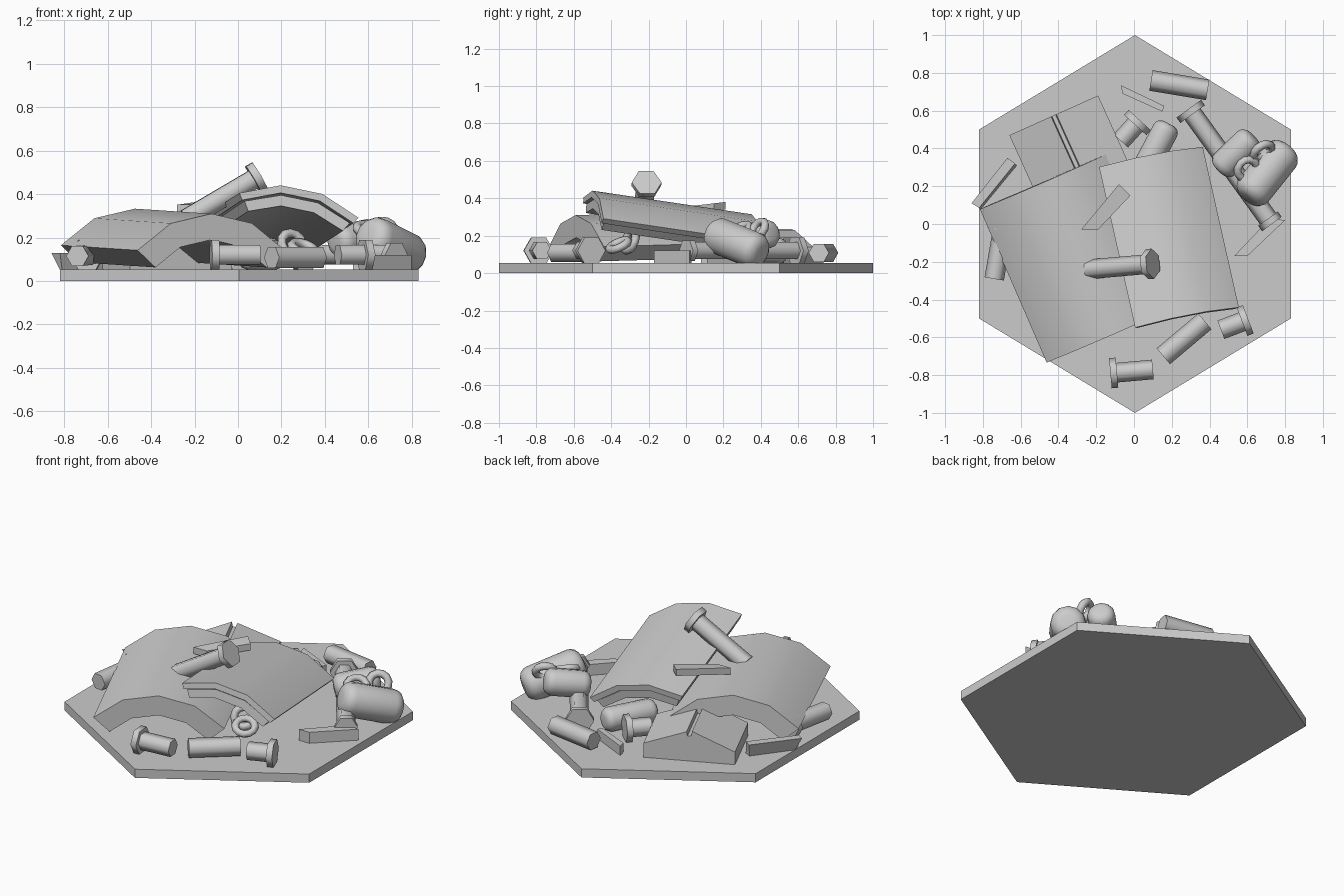
import bpy, math
from mathutils import Vector, Matrix, Euler

if "Cube" in bpy.data.objects:
    bpy.data.objects.remove(bpy.data.objects["Cube"])


def make(name, verts, faces, angle=40):
    me = bpy.data.meshes.new(name)
    me.from_pydata([tuple(v) for v in verts], [], faces)
    ob = bpy.data.objects.new(name, me)
    bpy.context.collection.objects.link(ob)
    bpy.ops.object.select_all(action='DESELECT')
    ob.select_set(True)
    bpy.context.view_layer.objects.active = ob
    bpy.ops.object.mode_set(mode='EDIT')
    bpy.ops.mesh.select_all(action='SELECT')
    bpy.ops.mesh.normals_make_consistent(inside=False)
    bpy.ops.object.mode_set(mode='OBJECT')
    bpy.ops.object.shade_smooth_by_angle(angle=math.radians(angle))
    return ob


def prism(name, low, high, angle=20):
    # Closed solid between two matching outlines
    n = len(low)
    faces = [tuple(range(n)), tuple(range(n, 2 * n))]
    faces += [(i, (i + 1) % n, n + (i + 1) % n, n + i) for i in range(n)]
    return make(name, list(low) + list(high), faces, angle)


def slab(name, pts, z0, z1, tilt=0):
    prism(name, [(x, y, z0 + tilt * y) for x, y in pts],
          [(x, y, z1 + tilt * y) for x, y in pts])


def lathe(name, p0, p1, profile, sides=6, angle=65):
    # Rings of (distance, radius) along the line from p0 towards p1
    p0, p1 = Vector(p0), Vector(p1)
    d = (p1 - p0).normalized()
    u = d.cross(Vector((0, 0, 1))).normalized()
    v = u.cross(d)
    verts, faces = [], []
    for t, r in profile:
        for k in range(sides):
            a = 2 * math.pi * k / sides
            verts.append(p0 + d * t + (u * math.cos(a) + v * math.sin(a)) * r)
    for j in range(len(profile) - 1):
        for k in range(sides):
            k2 = (k + 1) % sides
            faces.append((j * sides + k, j * sides + k2,
                          (j + 1) * sides + k2, (j + 1) * sides + k))
    last = (len(profile) - 1) * sides
    faces += [tuple(range(sides)), tuple(range(last, last + sides))]
    return make(name, verts, faces, angle)


def rod(name, p0, p1, r=0.055):
    length = (Vector(p1) - Vector(p0)).length
    lathe(name, p0, p1, [(0, r), (length, r)])


def bolt(name, head, tip, r=0.052, hr=0.08, ht=0.035, foot=False):
    length = (Vector(tip) - Vector(head)).length
    prof = [(0, hr), (ht, hr), (ht, r), (length, r)]
    if foot:
        prof = prof[:3] + [(length - ht, r), (length - ht, hr * 0.8), (length, hr * 0.8)]
    lathe(name, head, tip, prof)


def capsule(name, mid, direction, half, r):
    d = Vector(direction).normalized()
    b = r * 0.6
    prof = []
    for i in range(5):
        a = i * math.pi / 8
        prof.append((b * (1 - math.cos(a)), r - b + b * math.sin(a)))
    prof += [(2 * half - t, q) for t, q in reversed(prof)]
    p0 = Vector(mid) - d * half
    lathe(name, p0, p0 + d, prof, 12, 50)


def curved_plate(name, chord_mid, rot, radius, half_angle, segs, thick, length, skip=0):
    # Arched shell: radial arc profile drawn out along its own y
    a0 = math.radians(half_angle)
    base = radius * math.cos(a0)
    prof = []
    for r, sign in ((radius - skip, 1), (radius - skip - thick, -1)):
        for i in range(segs + 1):
            a = sign * a0 * (2 * i / segs - 1)
            prof.append((r * math.sin(a), r * math.cos(a) - base))
    m = Matrix.Translation(chord_mid) @ Euler([math.radians(a) for a in rot]).to_matrix().to_4x4()
    ends = [[m @ Vector((x, s * length / 2, z)) for x, z in prof] for s in (-1, 1)]
    prism(name, ends[0], ends[1], 35)


# Hexagonal floor
hexa = [(0.005 + 0.953 * math.sin(i * math.pi / 3), math.cos(i * math.pi / 3)) for i in range(6)]
slab("floor", hexa, 0, 0.053)

# Large fallen curved plates
curved_plate("left_plate", (-0.30, -0.18, 0.153), (1.5, 0, 23.5), 0.49, 49, 4, 0.12, 0.886)
curved_plate("right_plate", (0.185, -0.07, 0.285), (-8.4, 11.5, 11), 0.524, 33, 3, 0.035, 0.88)
curved_plate("right_plate_liner", (0.185, -0.07, 0.285), (-8.4, 11.5, 11), 0.524, 31, 3, 0.05, 0.85, 0.034)

# Ridged block with a split at its crest
across, along = Vector((0.47, 0.21, 0)), Vector((0.19, -0.42, 0))
corner = Vector((-0.66, 0.47, 0))
section = [(0, 0.05), (0, 0.13), (0.47, 0.235), (0.48, 0.205), (0.52, 0.205),
           (0.53, 0.23), (1, 0.14), (1, 0.05)]
near = [corner + across * s + Vector((0, 0, z)) for s, z in section]
prism("ridged_block", near, [v + along * 0.85 for v in near])

# Flat broken chips
slab("top_chip", [(-0.08, 0.21), (-0.02, 0.15), (-0.19, -0.03), (-0.28, -0.03)], 0.315, 0.355, 0.12)
slab("right_chip", [(0.53, -0.17), (0.60, -0.17), (0.80, 0.02), (0.72, 0.03)], 0.05, 0.12)
prism("left_chip", [(-0.81, 0.08, 0.05), (-0.80, 0.10, 0.05), (-0.62, 0.32, 0.05), (-0.64, 0.33, 0.05)][:1]
      + [(-0.62, 0.31, 0.05), (-0.66, 0.33, 0.05), (-0.82, 0.12, 0.05)],
      [(-0.82, 0.085, 0.13), (-0.63, 0.32, 0.13), (-0.67, 0.35, 0.13), (-0.86, 0.11, 0.13)])
slab("back_chip", [(-0.07, 0.735), (0.16, 0.625), (0.15, 0.595), (-0.06, 0.69)], 0.05, 0.11)

# Hex-headed bolts
bolt("top_bolt", (0.10, -0.21, 0.485), (-0.24, -0.24, 0.285))
bolt("long_bolt", (0.29, 0.61, 0.12), (0.73, 0.0, 0.12), foot=True)
bolt("back_bolt", (0.03, 0.55, 0.12), (-0.07, 0.44, 0.12))
bolt("front_bolt", (-0.125, -0.79, 0.12), (0.10, -0.77, 0.12))
bolt("front_right_bolt", (0.605, -0.505, 0.12), (0.46, -0.56, 0.12))
bolt("left_bolt", (-0.69, 0.0, 0.12), (-0.74, -0.29, 0.115))

# Headless rods
rod("front_rod", (0.155, -0.70, 0.108), (0.375, -0.515, 0.108))
rod("back_rod", (0.09, 0.76, 0.108), (0.39, 0.71, 0.108))

# Rounded weights and the links joining them
capsule("large_weight", (0.705, 0.27, 0.16), (0.6, 0.75, -0.3), 0.18, 0.1)
capsule("small_weight", (0.54, 0.375, 0.195), (0.7, 0.68, 0.15), 0.13, 0.078)
capsule("buried_weight", (0.11, 0.39, 0.12), (0.45, 0.85, 0), 0.16, 0.07)
for i, (loc, rot) in enumerate([((0.60, 0.29, 0.23), (0.5, 0.2, 0.4)),
                                ((0.68, 0.385, 0.23), (1.0, 0.3, 0.4)),
                                ((0.25, -0.30, 0.17), (1.2, 0, 0.5)),
                                ((0.30, -0.36, 0.15), (0.4, 0.3, 0))]):
    bpy.ops.mesh.primitive_torus_add(major_radius=0.055, minor_radius=0.022,
                                     major_segments=12, minor_segments=6,
                                     location=loc, rotation=rot)
    link = bpy.context.object
    link.name = f"chain_link_{i + 1}"
    bpy.ops.object.shade_smooth()
